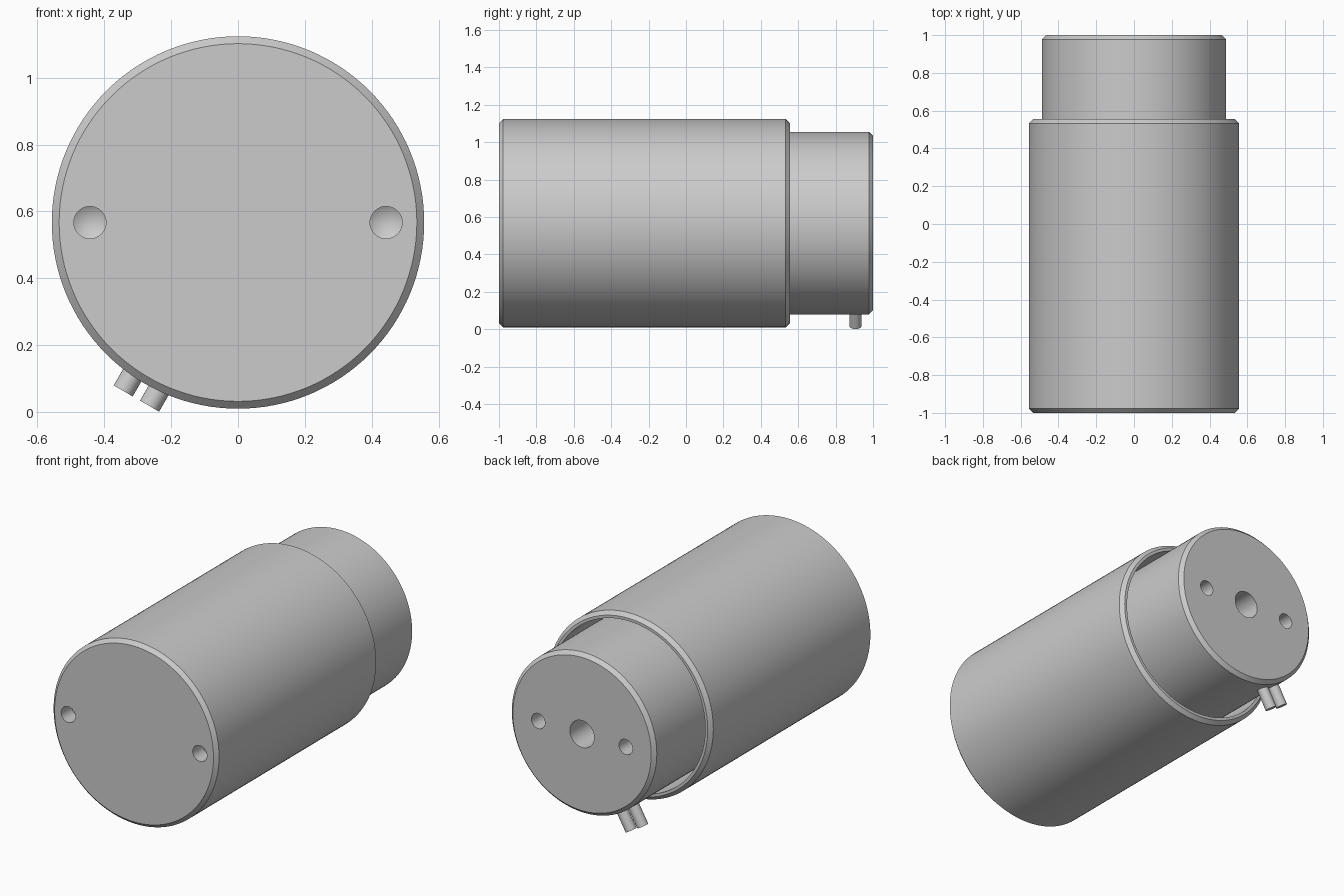
import bpy, bmesh, math
from mathutils import Matrix, Vector

if "Cube" in bpy.data.objects:
    bpy.data.objects.remove(bpy.data.objects["Cube"])

CZ = 0.567       # height of the main axis
CH = 0.022       # chamfer size


def lathe(name, profile, origin, axis, seg=128):
    """Revolve (radius, distance) points around an axis into a closed solid."""
    bm = bmesh.new()
    rings = [[bm.verts.new((r * math.cos(2 * math.pi * i / seg),
                            r * math.sin(2 * math.pi * i / seg), d))
              for i in range(seg)] if r > 0 else [bm.verts.new((0, 0, d))]
             for r, d in profile]
    for a, b in zip(rings, rings[1:]):
        for i in range(seg):
            j = (i + 1) % seg
            if len(a) == 1:
                bm.faces.new((a[0], b[i], b[j]))
            elif len(b) == 1:
                bm.faces.new((a[i], a[j], b[0]))
            else:
                bm.faces.new((a[i], a[j], b[j], b[i]))
    bmesh.ops.recalc_face_normals(bm, faces=bm.faces)
    rot = Vector((0, 0, 1)).rotation_difference(Vector(axis)).to_matrix().to_4x4()
    bm.transform(Matrix.Translation(origin) @ rot)
    mesh = bpy.data.meshes.new(name)
    bm.to_mesh(mesh)
    bm.free()
    ob = bpy.data.objects.new(name, mesh)
    bpy.context.collection.objects.link(ob)
    return ob


def drill(target, x, y, radius, depth, direction):
    """Cut a blind hole with a conical bottom."""
    cutter = lathe("drill_cutter", [(0, -0.05), (radius, -0.05), (radius, depth),
                   (0, depth + radius * 0.6)], (x, y, CZ), (0, direction, 0), 48)
    cutter.hide_render = True
    mod = target.modifiers.new("hole", 'BOOLEAN')
    mod.object = cutter
    mod.solver = 'EXACT'
    bpy.ops.object.select_all(action='DESELECT')
    bpy.context.view_layer.objects.active = target
    target.select_set(True)
    bpy.ops.object.modifier_apply(modifier=mod.name)
    bpy.data.objects.remove(cutter)


# Outer sleeve: closed front, open deep bore at the back
R, BORE, FLOOR = 0.557, 0.518, -0.4
sleeve = lathe("outer_sleeve", [
    (0, -1), (R - CH, -1), (R, -1 + CH), (R, 0.555 - CH), (R - CH, 0.555),
    (BORE, 0.555), (BORE, FLOOR), (0, FLOOR)], (0, 0, CZ), (0, 1, 0))
for x in (-0.443, 0.443):
    drill(sleeve, x, -1, 0.048, 0.1, 1)

# Inner plunger sliding in the bore
P = 0.488
plunger = lathe("inner_plunger", [
    (0, FLOOR), (P, FLOOR), (P, 1 - CH), (P - CH, 1), (0, 1)],
    (0, 0, CZ), (0, 1, 0))
for x, r, depth in ((-0.295, 0.046, 0.12), (0.295, 0.046, 0.12), (0, 0.082, 0.25)):
    drill(plunger, x, 1, r, depth, -1)

# Pair of parallel pins on the lower side of the plunger
out = Vector((-0.5, 0, -math.sqrt(0.75)))
side = Vector((math.sqrt(0.75), 0, -0.5))
pins = [lathe("pin", [(0, 0.44), (0.033, 0.44), (0.033, 0.608), (0, 0.608)],
              Vector((0, 0.906, CZ)) + side * s, out, 48) for s in (-0.0455, 0.0455)]

# Smooth round walls, sharp edges
bpy.ops.object.select_all(action='DESELECT')
for ob in [sleeve, plunger] + pins:
    ob.select_set(True)
bpy.context.view_layer.objects.active = sleeve
bpy.ops.object.shade_smooth_by_angle(angle=math.radians(25))
